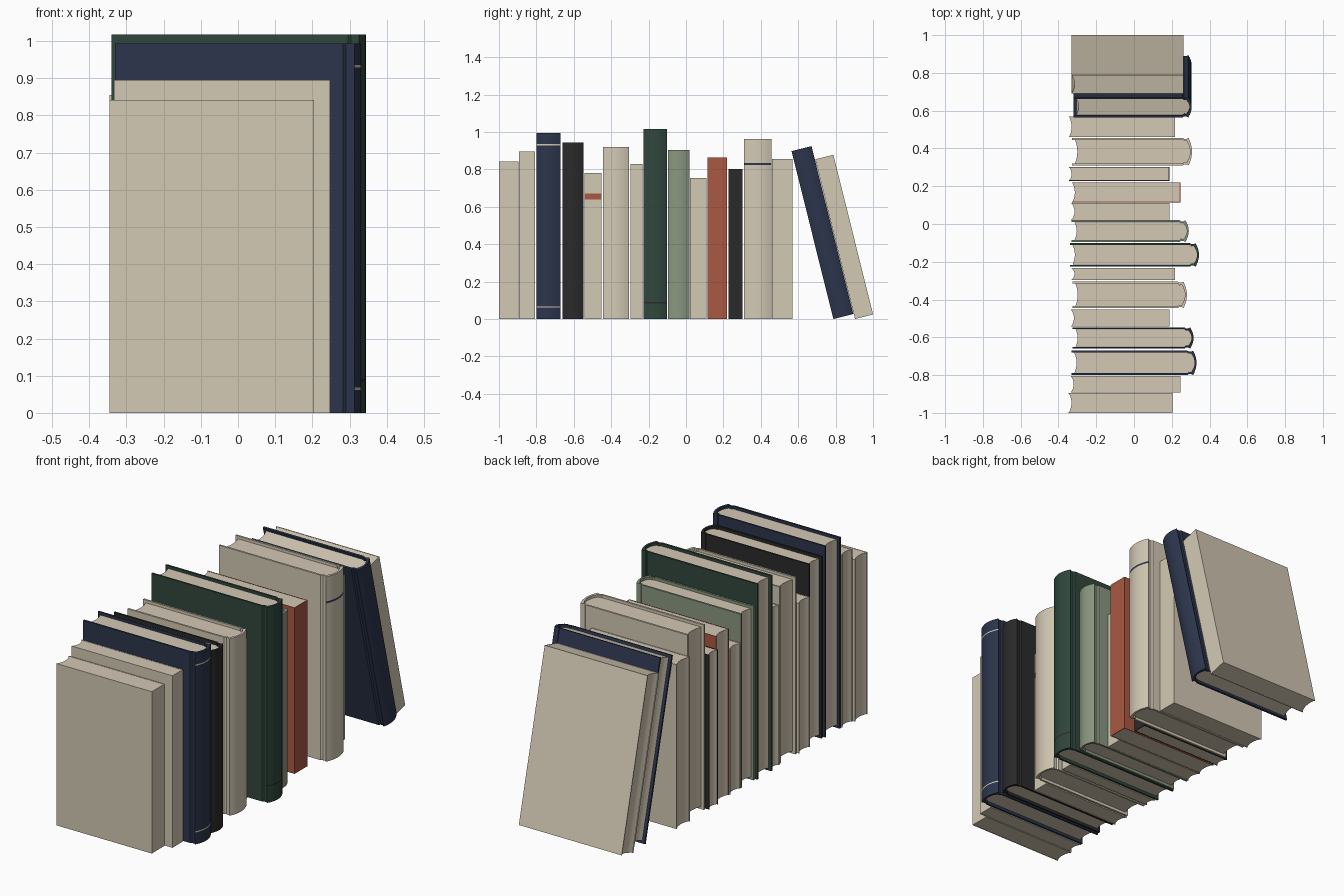
import bpy, bmesh, math
from mathutils import Matrix

if "Cube" in bpy.data.objects:
    bpy.data.objects.remove(bpy.data.objects["Cube"])


def mat(name, r, g, b):
    m = bpy.data.materials.new(name)
    lin = [(c / 255 / 12.92 if c < 11 else ((c / 255 + 0.055) / 1.055) ** 2.4) for c in (r, g, b)]
    m.diffuse_color = (*lin, 1)
    m.use_nodes = True
    m.node_tree.nodes["Principled BSDF"].inputs["Base Color"].default_value = m.diffuse_color
    return m


M = {
    "cream": mat("cream", 212, 202, 181),
    "paper": mat("paper", 212, 200, 180),
    "navy": mat("navy", 44, 53, 76),
    "black": mat("black", 43, 42, 42),
    "green": mat("dark green", 48, 71, 60),
    "sage": mat("sage", 138, 151, 128),
    "red": mat("brick red", 170, 88, 66),
}


def finish(bm, name, mats, matrix):
    bmesh.ops.recalc_face_normals(bm, faces=bm.faces)
    bm.transform(matrix)
    me = bpy.data.meshes.new(name)
    bm.to_mesh(me)
    bm.free()
    for m in mats:
        me.materials.append(M[m])
    ob = bpy.data.objects.new(name, me)
    bpy.context.collection.objects.link(ob)
    bpy.ops.object.select_all(action='DESELECT')
    ob.select_set(True)
    bpy.context.view_layer.objects.active = ob
    bpy.ops.object.shade_smooth_by_angle(angle=math.radians(25))


def shell(outer, inner, h):
    """U-shaped cover: a strip between two outlines, extruded upward."""
    bm = bmesh.new()
    a = [bm.verts.new((x, y, 0)) for x, y in outer]
    b = [bm.verts.new((x, y, 0)) for x, y in inner]
    faces = [bm.faces.new((a[i], a[i + 1], b[i + 1], b[i])) for i in range(len(a) - 1)]
    top = bmesh.ops.extrude_face_region(bm, geom=faces, use_keep_orig=True)
    bmesh.ops.translate(bm, vec=(0, 0, h), verts=[v for v in top["geom"] if isinstance(v, bmesh.types.BMVert)])
    return bm


def arc(xs, half, bulge, n=8):
    """Shallow spine curve from +half to -half, bulging toward +x."""
    return [(xs + bulge * (1 - (1 - 2 * i / n) ** 2), half * (1 - 2 * i / n)) for i in range(n + 1)]


def mirrored(side):
    return [(x, -y) for x, y in reversed(side)]


def book(name, y0, t, h, x0, x1, colour, hard=False, bands=(), band_colour=None, lean=0):
    mtx = Matrix.Translation((0, y0, 0)) @ Matrix.Rotation(lean, 4, 'X') @ Matrix.Translation((0, t / 2, 0))
    k = t / 2
    if hard:
        c, xs, lip, fore = 0.010, x1 - 0.018, 0.014, x0 + 0.015
        side = [(x0, k), (x1 - 0.048, k), (x1 - 0.040, k - 0.006), (x1 - 0.028, k - 0.006)]
        ins = [(x, y - c) for x, y in side]
        back = arc(xs - c, k - c - 0.006, 0.018)
        outer = side + arc(xs, k, 0.018) + mirrored(side)
        inner = ins + back + mirrored(ins)
        py = k - c - 0.001
        spine = [(x1 - 0.048, py), (x1 - 0.040, k - c - 0.007)] + back
        spine += [(x1 - 0.040, -(k - c - 0.007)), (x1 - 0.048, -py)]
    else:
        c, lip, fore = 0.004, 0.001, x0 + 0.003
        outer = [(x0, k), (x1, k), (x1, -k), (x0, -k)]
        py = k - c
        inner = [(x0, py), (x1 - c, py), (x1 - c, -py), (x0, -py)]
        spine = inner[1:3]
    # cover, with painted bands cut into the outside of the spine
    bm = shell(outer, inner, h)
    for lo, hi in bands:
        for z in (lo, hi):
            bmesh.ops.bisect_plane(bm, geom=bm.verts[:] + bm.edges[:] + bm.faces[:],
                                   plane_co=(0, 0, z), plane_no=(0, 0, 1))
    bmesh.ops.recalc_face_normals(bm, faces=bm.faces)
    for f in bm.faces:
        p = f.calc_center_median()
        if f.normal.x > 0.3 and p.x > x1 - 0.022 and any(lo < p.z < hi for lo, hi in bands):
            f.material_index = 1
    finish(bm, name + "_cover", [colour] + ([band_colour] if bands else []), mtx)
    # page block with a hollowed fore edge
    hollow = [(x + 0, y) for x, y in reversed(arc(fore, py, 0.012, 6))]
    bm = bmesh.new()
    face = bm.faces.new([bm.verts.new((x, y, lip)) for x, y in spine + hollow])
    top = bmesh.ops.extrude_face_region(bm, geom=[face], use_keep_orig=True)
    bmesh.ops.translate(bm, vec=(0, 0, h - 2 * lip),
                        verts=[v for v in top["geom"] if isinstance(v, bmesh.types.BMVert)])
    finish(bm, name + "_pages", ["paper"], mtx)


# upright books: y start, thickness, height, fore edge x, spine x, colour
book("cream_book_1", -1.0, 0.105, 0.842, -0.346, 0.204, "cream")
book("cream_book_2", -0.892, 0.086, 0.895, -0.334, 0.247, "cream")
book("navy_book", -0.80, 0.13, 0.994, -0.331, 0.331, "navy", True,
     [(0.062, 0.068), (0.929, 0.935)], "cream")
book("black_book", -0.66, 0.113, 0.945, -0.325, 0.315, "black", True)
book("banded_cream_book", -0.543, 0.09, 0.78, -0.333, 0.188, "cream", False, [(0.64, 0.672)], "red")
book("thick_cream_book", -0.445, 0.14, 0.92, -0.325, 0.28, "cream", True)
book("thin_cream_book", -0.297, 0.065, 0.83, -0.33, 0.217, "cream")
book("green_book", -0.226, 0.125, 1.017, -0.34, 0.344, "green", True, [(0.084, 0.092)], "black")
book("sage_book", -0.095, 0.115, 0.904, -0.33, 0.29, "sage", True)
book("short_cream_book", 0.022, 0.088, 0.755, -0.33, 0.187, "cream")
book("red_book", 0.114, 0.106, 0.864, -0.328, 0.246, "red")
book("small_black_book", 0.228, 0.075, 0.803, -0.345, 0.187, "black")
book("wide_cream_book", 0.31, 0.146, 0.962, -0.327, 0.307, "cream", True, [(0.823, 0.833)], "navy")
book("last_upright_book", 0.46, 0.109, 0.855, -0.345, 0.218, "cream")
# two books leaning on the row
tilt = math.radians(14)
book("leaning_navy_book", 0.788, 0.11, 0.925, -0.32, 0.305, "navy", True, lean=tilt)
book("leaning_cream_book", 0.9035, 0.10, 0.88, -0.33, 0.262, "cream", lean=tilt)
